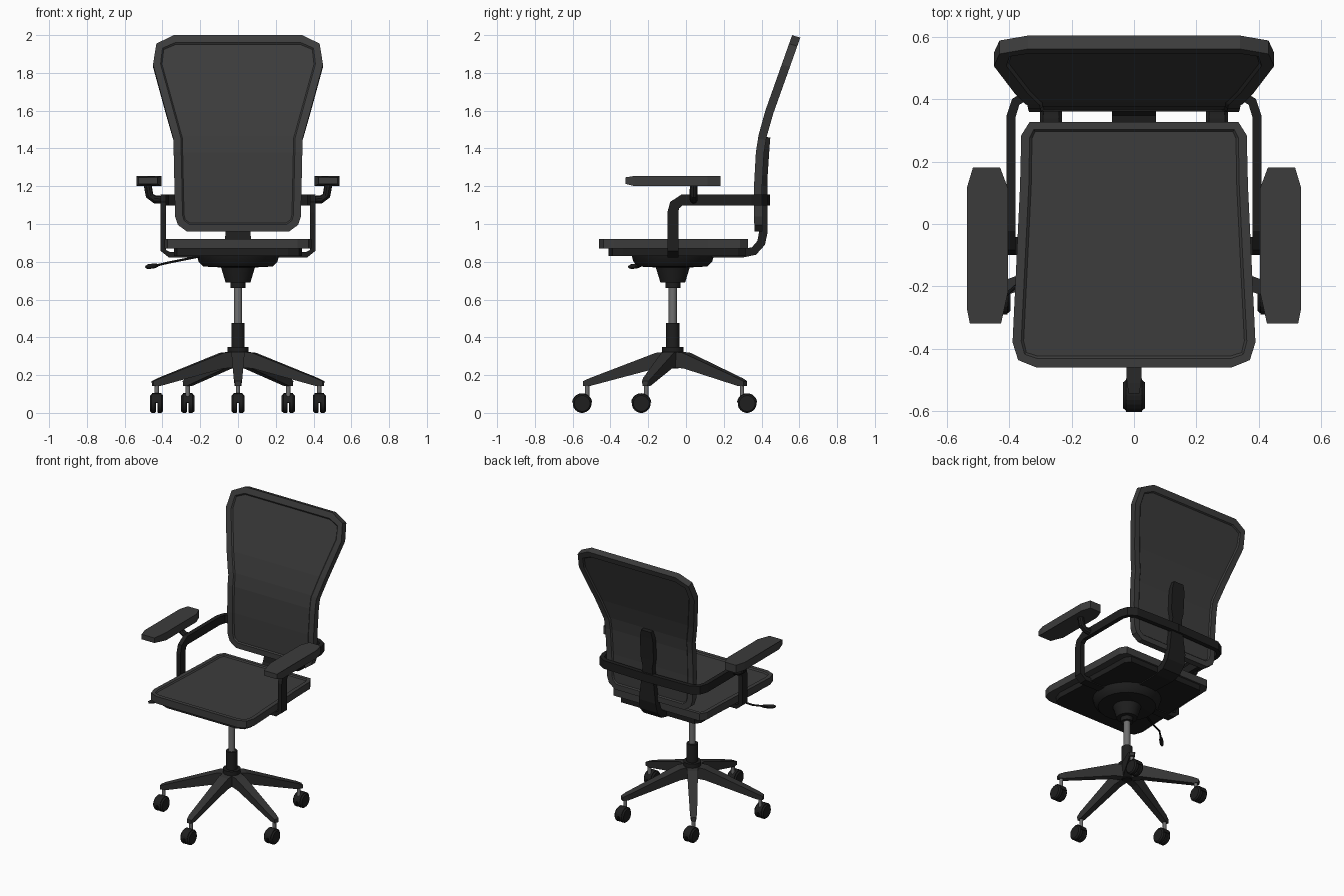
import bpy, bmesh, math
from mathutils import Vector, Matrix

if "Cube" in bpy.data.objects:
    bpy.data.objects.remove(bpy.data.objects["Cube"])

def mat(name, v):
    m = bpy.data.materials.new(name)
    m.diffuse_color = (v, v, v, 1)
    m.use_nodes = True
    m.node_tree.nodes["Principled BSDF"].inputs["Base Color"].default_value = m.diffuse_color
    return m

CHAR = mat("charcoal_fabric", 0.045)
DARK = mat("dark_plastic", 0.034)
BLACK = mat("black_plastic", 0.013)
STEEL = mat("grey_steel", 0.16)
CY = -0.07                                   # column position in y

def finish(bm, name, m, smooth=False):
    bmesh.ops.recalc_face_normals(bm, faces=bm.faces)
    me = bpy.data.meshes.new(name)
    bm.to_mesh(me)
    bm.free()
    me.materials.append(m)
    ob = bpy.data.objects.new(name, me)
    bpy.context.collection.objects.link(ob)
    if smooth:
        bpy.context.view_layer.objects.active = ob
        bpy.ops.object.select_all(action='DESELECT')
        ob.select_set(True)
        bpy.ops.object.shade_smooth_by_angle(angle=math.radians(35))
    return ob

def loft(rings, name, m, smooth=False):
    """Skin a list of equal-length point rings and cap the ends."""
    bm = bmesh.new()
    vs = [[bm.verts.new(p) for p in r] for r in rings]
    n = len(rings[0])
    for a, b in zip(vs, vs[1:]):
        for i in range(n):
            bm.faces.new((a[i], a[(i + 1) % n], b[(i + 1) % n], b[i]))
    bm.faces.new(vs[0])
    bm.faces.new(vs[-1])
    return finish(bm, name, m, smooth)

def lathe(prof, name, m, centre=(0, CY, 0), axis='Z', n=24):
    rings = []
    for r, h in prof:
        ring = []
        for i in range(n):
            a = 2 * math.pi * (i + 0.5) / n
            u, v = r * math.cos(a), r * math.sin(a)
            ring.append(Vector(centre) + Vector((u, v, h) if axis == 'Z' else (h, u, v)))
        rings.append(ring)
    return loft(rings, name, m, True)

def sweep(path, name, m, side=1):
    """path: (point, normal, thickness along normal, width); rectangular section."""
    pts = [Vector(p[0]) for p in path]
    rings = []
    for i, (p, nrm, th, w) in enumerate(path):
        t = (pts[min(i + 1, len(pts) - 1)] - pts[max(i - 1, 0)]).normalized()
        nv = Vector(nrm)
        nv = (nv - t * nv.dot(t)).normalized()
        b = t.cross(nv)
        ring = [pts[i] + nv * th / 2 * s + b * w / 2 * q
                for s, q in ((-1, -1), (1, -1), (1, 1), (-1, 1))]
        rings.append([Vector((v.x * side, v.y, v.z)) for v in ring])
    return loft(rings, name, m)

def tube(path, r, name, m, n=10):
    rings = []
    pts = [Vector(p) for p in path]
    for i, p in enumerate(pts):
        t = (pts[min(i + 1, len(pts) - 1)] - pts[max(i - 1, 0)]).normalized()
        u = t.cross(Vector((0, 1, 0.1))).normalized()
        v = t.cross(u)
        rr = r[i] if isinstance(r, list) else r
        rings.append([p + (u * math.cos(k * 2 * math.pi / n) + v * math.sin(k * 2 * math.pi / n)) * rr
                      for k in range(n)])
    return loft(rings, name, m, True)

def slab_bm(half, th, border, faces=(1,)):
    """Mirrored outline in xy, extruded up by th, with a grooved border on chosen faces."""
    bm = bmesh.new()
    out = half + [(-x, y) for x, y in reversed(half)]
    f = bm.faces.new([bm.verts.new((x, y, 0)) for x, y in out])
    ext = bmesh.ops.extrude_face_region(bm, geom=[f])
    bmesh.ops.translate(bm, vec=(0, 0, th), verts=[v for v in ext['geom'] if isinstance(v, bmesh.types.BMVert)])
    bmesh.ops.recalc_face_normals(bm, faces=bm.faces)
    for s in faces:
        top = max(bm.faces, key=lambda g: g.normal.z * s * g.calc_area())
        bmesh.ops.inset_region(bm, faces=[top], thickness=border)
        bmesh.ops.inset_region(bm, faces=[top], thickness=0.008, depth=-0.008)
    return bm

# Seat cushion and the plate under it
seat_half = [(0.315, -0.46), (0.372, -0.437), (0.39, -0.38), (0.366, 0.12), (0.362, 0.285), (0.335, 0.328)]
bm = slab_bm(seat_half, 0.05, 0.028)
bmesh.ops.translate(bm, vec=(0, 0, 0.87), verts=bm.verts)
finish(bm, "seat", CHAR)
bm = slab_bm([(x - 0.05, -0.41 + (y + 0.46) * 0.92) for x, y in seat_half], 0.04, 0.02, ())
bmesh.ops.translate(bm, vec=(0, 0, 0.831), verts=bm.verts)
finish(bm, "seat_plate", BLACK)

# Backrest: flat slab stood up, cut into rows and bent along a side profile
curve = [(0.9, 0.362), (1.2, 0.360), (1.38, 0.370), (1.47, 0.384), (1.6, 0.42), (2.0, 0.562), (2.1, 0.597)]

def back_y(z):
    for (z0, y0), (z1, y1) in zip(curve, curve[1:]):
        if z <= z1:
            return y0 + (y1 - y0) * (z - z0) / (z1 - z0)

back_half = [(0.27, 0.96), (0.318, 0.995), (0.333, 1.04), (0.342, 1.45), (0.378, 1.58),
             (0.45, 1.845), (0.432, 1.955), (0.34, 2.0)]
bm = slab_bm(back_half, 0.043, 0.04, (1, -1))
for z, _ in curve[1:-2]:
    bmesh.ops.bisect_plane(bm, geom=bm.verts[:] + bm.edges[:] + bm.faces[:],
                           plane_co=(0, z, 0), plane_no=(0, 1, 0))
for v in bm.verts:
    x, z, d = v.co
    slope = (back_y(z + 0.01) - back_y(z - 0.01)) / 0.02
    v.co = (x, back_y(z) + d, z - d * slope * 0.9)
finish(bm, "backrest", CHAR)

# Spine bar joining the seat to the backrest
spine = [(0.05, 0.845, 0.12), (0.30, 0.845, 0.14), (0.36, 0.857, 0.14), (0.398, 0.90, 0.14), (0.41, 0.96, 0.13),
         (0.408, 1.08, 0.10), (0.408, 1.2, 0.075), (0.41, 1.26, 0.1), (0.42, 1.41, 0.1), (0.424, 1.46, 0.075)]
sweep([((0, y, z), (0, 0, -1) if y < 0.33 else (0, 1, -1) if z < 0.9 else (0, 1, 0), 0.045, w)
       for y, z, w in spine], "spine_bar", BLACK)

# Arm hoops, elbows and pads, one of each per side
X, Y = (1, 0, 0), (0, 1, 0)
hoop = [((0.16, CY, 0.838), (0, 0, -1)), ((0.365, CY, 0.838), (0, 0, -1)), ((0.395, CY, 0.86), (1, 0, -0.4)),
        ((0.395, CY, 1.06), X), ((0.395, -0.06, 1.10), X), ((0.395, -0.02, 1.128), X), ((0.395, 0.345, 1.128), X),
        ((0.38, 0.392, 1.128), (1, 0.7, 0)), ((0.335, 0.42, 1.128), (0.3, 1, 0)), ((0, 0.43, 1.128), Y)]
pad = [(0.427, -0.32), (0.527, -0.32), (0.537, -0.27), (0.537, 0.115), (0.517, 0.182),
       (0.43, 0.182), (0.405, 0.115), (0.405, -0.22)]
for s, tag in ((1, "right"), (-1, "left")):
    sweep([(p, n, 0.03, 0.058) for p, n in hoop], tag + "_arm_hoop", BLACK, s)
    tube([(s * 0.39, 0.04, 1.128), (s * 0.44, 0.04, 1.13), (s * 0.468, 0.04, 1.15), (s * 0.478, 0.04, 1.205)],
         0.021, tag + "_arm_elbow", BLACK)
    low = [(s * x, y, 1.2 + (0.012 if y < -0.3 else 0)) for x, y in pad]
    high = [(s * x, y, 1.255 - (0.008 if y < -0.3 else 0)) for x, y in pad]
    loft([low, high], tag + "_arm_pad", CHAR)

# Tilt mechanism dish, collar, gas rod and column
lathe([(0.09, 0.77), (0.185, 0.775), (0.21, 0.80), (0.222, 0.84)], "mechanism_dish", BLACK)
lathe([(0.04, 0.66), (0.04, 0.69), (0.066, 0.69), (0.092, 0.775)], "mechanism_cone", BLACK)
lathe([(0.022, 0.46), (0.022, 0.67)], "gas_rod", STEEL)
lathe([(0.036, 0.33), (0.036, 0.475)], "column_sleeve", BLACK)
lathe([(0.03, 0.235), (0.045, 0.25), (0.045, 0.31), (0.057, 0.31), (0.057, 0.35)], "base_hub", BLACK)

# Height lever with paddle
tube([(-0.17, -0.12, 0.835), (-0.28, -0.17, 0.813), (-0.38, -0.2, 0.793), (-0.43, -0.245, 0.781)],
     0.006, "height_lever", BLACK)
tube([(-0.425, -0.24, 0.781), (-0.44, -0.255, 0.779), (-0.475, -0.29, 0.774), (-0.487, -0.302, 0.772)],
     [0.008, 0.013, 0.013, 0.007], "lever_knob", BLACK)

# Five star legs with casters
for i in range(5):
    a = i * 2 * math.pi / 5
    rot = Matrix.Rotation(a, 3, 'Z')
    c = Vector((0, CY, 0))
    # r, bottom z, top z, bottom half width, top half width
    sec = [(0.02, 0.24, 0.325, 0.025, 0.036), (0.09, 0.235, 0.318, 0.025, 0.035),
           (0.44, 0.142, 0.184, 0.018, 0.023), (0.475, 0.142, 0.168, 0.014, 0.017)]
    loft([[c + rot @ Vector(p) for p in ((-wb, -r, zb), (wb, -r, zb), (wt, -r, zt), (-wt, -r, zt))]
          for r, zb, zt, wb, wt in sec], f"leg_{i}", DARK)
    tip = c + rot @ Vector((0, -0.453, 0))
    lathe([(0.012, 0.085), (0.012, 0.15)], f"caster_stem_{i}", STEEL, tip, n=12)
    wheel = tip + Vector((0, 0.027 if tip.y > 0 else -0.027, 0.05))
    for s in (1, -1):
        lathe([(0.046, s * 0.004), (0.05, s * 0.008), (0.05, s * 0.026), (0.042, s * 0.035)],
              f"caster_wheel_{i}_{'right' if s > 0 else 'left'}", BLACK, wheel, 'X', 20)
    # hood arching over the wheel
    arc = [math.radians(d) for d in range(5, 176, 17)]
    sweep([(wheel + Vector((0, 0.05 * math.cos(t), 0.05 * math.sin(t))),
            (0, math.cos(t), math.sin(t)), 0.008, 0.05) for t in arc], f"caster_hood_{i}", BLACK)
